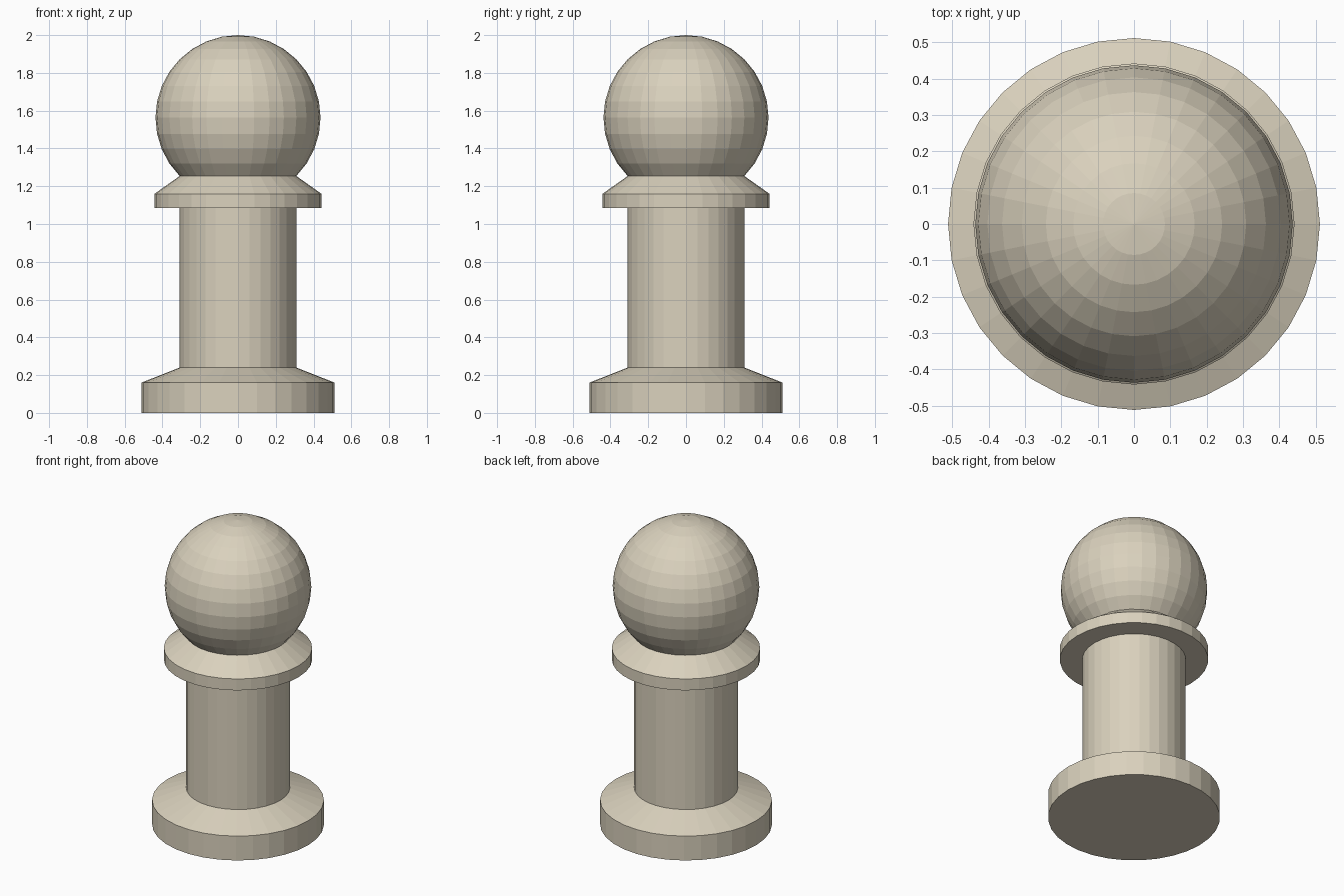
import bpy
import bmesh
from math import sin, cos, pi, tau

cube = bpy.data.objects.get("Cube")
if cube:
    bpy.data.objects.remove(cube, do_unlink=True)

SIDES = 32
HEAD_R = 0.437
HEAD_Z = 2 - HEAD_R
NECK_R = HEAD_R * sin(pi / 4)           # the head sits on its 45 degree ring
NECK_Z = HEAD_Z - HEAD_R * cos(pi / 4)

# Single warm stone colour
stone = bpy.data.materials.new("warm_stone")
stone.use_nodes = True
color = (0.70, 0.64, 0.51, 1)
stone.diffuse_color = color
bsdf = stone.node_tree.nodes["Principled BSDF"]
bsdf.inputs["Base Color"].default_value = color
bsdf.inputs["Roughness"].default_value = 0.8


def lathe(name, profile):
    """Revolve (radius, z) points, listed upward on the outside, with flat faces."""
    bm = bmesh.new()
    rings = []
    for r, z in profile:
        if r < 1e-5:
            rings.append([bm.verts.new((0, 0, z))] * SIDES)
        else:
            rings.append([bm.verts.new((r * cos(tau * i / SIDES), r * sin(tau * i / SIDES), z))
                          for i in range(SIDES)])
    for low, high in zip(rings, rings[1:]):
        for i in range(SIDES):
            j = (i + 1) % SIDES
            corners = dict.fromkeys((low[i], low[j], high[j], high[i]))
            bm.faces.new(list(corners))
    mesh = bpy.data.meshes.new(name)
    bm.to_mesh(mesh)
    bm.free()
    mesh.materials.append(stone)
    obj = bpy.data.objects.new(name, mesh)
    bpy.context.collection.objects.link(obj)
    return obj


# Foot disc with sloped shoulder
lathe("base", [(0, 0), (0.512, 0), (0.512, 0.16), (NECK_R, 0.24)])

# Straight column
lathe("shaft", [(NECK_R, 0.24), (NECK_R, 1.085)])

# Flared ring under the head
lathe("collar", [(NECK_R, 1.085), (0.442, 1.085), (0.442, 1.16), (NECK_R, NECK_Z)])

# Ball cut off at the neck ring
lathe("head", [(HEAD_R * sin(pi * k / 16), HEAD_Z + HEAD_R * cos(pi * k / 16))
               for k in range(12, -1, -1)])
